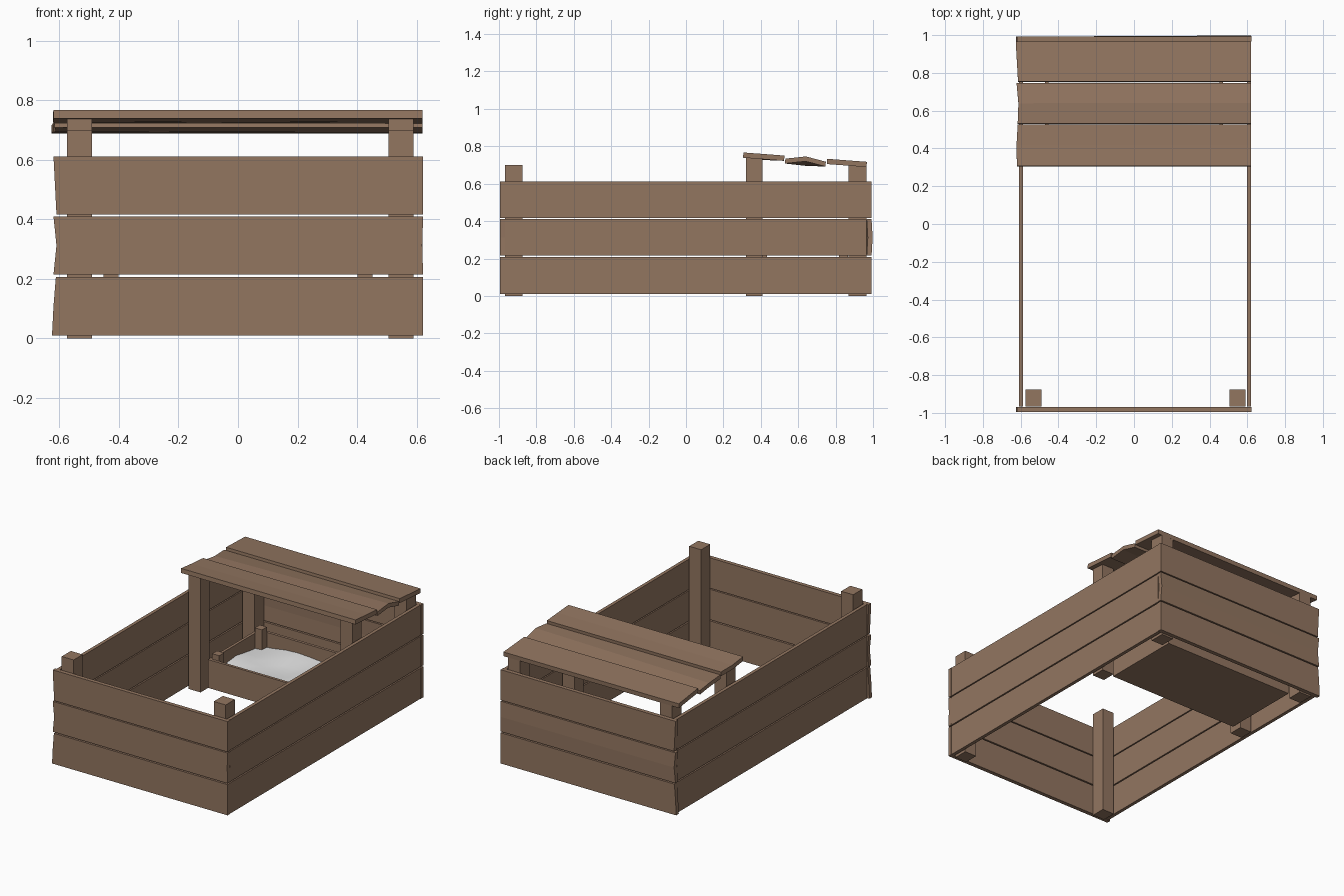
import bpy, bmesh, math, random
from mathutils import Vector

if "Cube" in bpy.data.objects:
    bpy.data.objects.remove(bpy.data.objects["Cube"])
random.seed(4)

def material(name, rgb):
    m = bpy.data.materials.new(name)
    m.diffuse_color = (*rgb, 1)
    m.use_nodes = True
    m.node_tree.nodes["Principled BSDF"].inputs["Base Color"].default_value = m.diffuse_color
    return m

WOOD = material("brown wood", (0.29, 0.18, 0.118))
SAND = material("pale grey bedding", (0.78, 0.78, 0.78))

def finish(name, bm, mat):
    bmesh.ops.recalc_face_normals(bm, faces=bm.faces)
    me = bpy.data.meshes.new(name)
    bm.to_mesh(me)
    bm.free()
    me.materials.append(mat)
    ob = bpy.data.objects.new(name, me)
    bpy.context.collection.objects.link(ob)
    return ob

def box(name, x0, x1, y0, y1, z0, z1):
    bm = bmesh.new()
    bmesh.ops.create_cube(bm, size=1)
    for v in bm.verts:
        v.co = Vector(((x0, x1)[v.co.x > 0], (y0, y1)[v.co.y > 0], (z0, z1)[v.co.z > 0]))
    return finish(name, bm, WOOD)

def plank(name, along, across, thick, a, w, t, ends=((0, 0, 0), (0, 0, 0)), lift=(0, 0)):
    """Board with a centre line; ends = length offsets (low, mid, high) at each
    end, lift = how far the centre line rises at each end."""
    along, across, thick = Vector(along), Vector(across), Vector(thick)
    bm = bmesh.new()
    ring = []
    for e in range(2):
        row = []
        for j in range(3):
            for k in range(2):
                h = t[k] + (lift[e] if j == 1 else 0)
                p = along * (a[e] + ends[e][j]) + across * (w[0] + (w[1] - w[0]) * j / 2) + thick * h
                row.append(bm.verts.new(p))
        ring.append([row[i] for i in (0, 2, 4, 5, 3, 1)])
    for i in range(6):
        n = (i + 1) % 6
        bm.faces.new((ring[0][i], ring[0][n], ring[1][n], ring[1][i]))
    for r in ring:
        bm.faces.new((r[0], r[1], r[4], r[5]))
        bm.faces.new((r[1], r[2], r[3], r[4]))
    return finish(name, bm, WOOD)

X, Y, Z = (1, 0, 0), (0, 1, 0), (0, 0, 1)

# Outer pen walls: three rows of rough-cut boards
rows = [(0.01, 0.207), (0.215, 0.41), (0.417, 0.612)]
cuts = [(-0.005, 0, 0.008), (0, 0.01, 0), (0.01, 0.005, 0)]
for i, (r, c) in enumerate(zip(rows, cuts)):
    e = (c, (0, -0.003 if i == 1 else 0, 0))
    plank(f"front_wall_board_{i}", X, Z, Y, (-0.62, 0.622), r, (-0.994, -0.968), e)
    plank(f"back_wall_board_{i}", X, Z, Y, (-0.62, 0.622), r, (0.966, 0.992), e, (0, 0.006 if i == 1 else 0))
    plank(f"left_wall_board_{i}", Y, Z, X, (-0.967, 0.965), r, (-0.61, -0.588))
    plank(f"right_wall_board_{i}", Y, Z, X, (-0.967, 0.965), r, (0.598, 0.62))

# Corner posts and the two roof posts
for px, side in ((-0.575, "left"), (0.505, "right")):
    box(f"front_{side}_post", px, px + 0.085, -0.967, -0.875, 0, 0.70)
    box(f"middle_{side}_post", px, px + 0.085, 0.32, 0.41, 0, 0.737)
    box(f"back_{side}_post", px, px + 0.085, 0.868, 0.965, 0, 0.705)

# Sloping roof boards, the middle one warped along a ridge
tilt = math.atan2(0.05, 0.66)
slope = Vector((0, math.cos(tilt), -math.sin(tilt)))
normal = Vector((0, math.sin(tilt), math.cos(tilt)))
origin = Vector((0, 0.305, 0.739))
specs = [(0.0, 0.22, (0.002, 0, 0.006), (-0.004, 0.0)),
         (0.226, 0.443, (0.006, 0.01, 0), (-0.004, 0.02)),
         (0.449, 0.662, (0.008, 0.002, -0.004), (0, 0))]
for i, (w0, w1, e, lift) in enumerate(specs):
    ob = plank(f"roof_board_{i}", X, slope, normal, (-0.622, 0.62), (w0, w1),
               (-0.014 if i == 1 else 0, 0.012 if i == 1 else 0.028), (e, (0, 0, 0)), lift)
    for v in ob.data.vertices:
        v.co += origin

# Small bedding box under the roof
bx0, bx1, by0, by1 = -0.47, 0.47, 0.365, 0.885
plank("bed_front_board", X, Z, Y, (bx0, bx1), (0.02, 0.2), (by0, by0 + 0.018))
plank("bed_back_board", X, Z, Y, (bx0, bx1), (0.02, 0.2), (by1 - 0.018, by1))
plank("bed_left_board", Y, Z, X, (by0 + 0.018, by1 - 0.018), (0.02, 0.2), (bx0, bx0 + 0.018))
plank("bed_right_board", Y, Z, X, (by0 + 0.018, by1 - 0.018), (0.02, 0.2), (bx1 - 0.018, bx1))
box("bed_floor", bx0, bx1, by0, by1, 0.018, 0.03)
for px in (bx0 + 0.018, bx1 - 0.068):
    for py in (by0 + 0.018, by1 - 0.068):
        box("bed_post", px, px + 0.05, py, py + 0.05, 0.02, 0.235)

# Uneven bedding surface
bm = bmesh.new()
bmesh.ops.create_grid(bm, x_segments=10, y_segments=6, size=0.5)
for v in bm.verts:
    u, w = v.co.x, v.co.y
    z = 0.115 + 0.012 * math.sin(9 * u) * math.cos(7 * w) + random.uniform(-0.004, 0.004)
    v.co = Vector((u * (bx1 - bx0 - 0.036), 0.625 + w * (by1 - by0 - 0.036), z))
bed = finish("bedding", bm, SAND)
for p in bed.data.polygons:
    p.use_smooth = True
    if p.normal.z < 0:
        p.flip()
